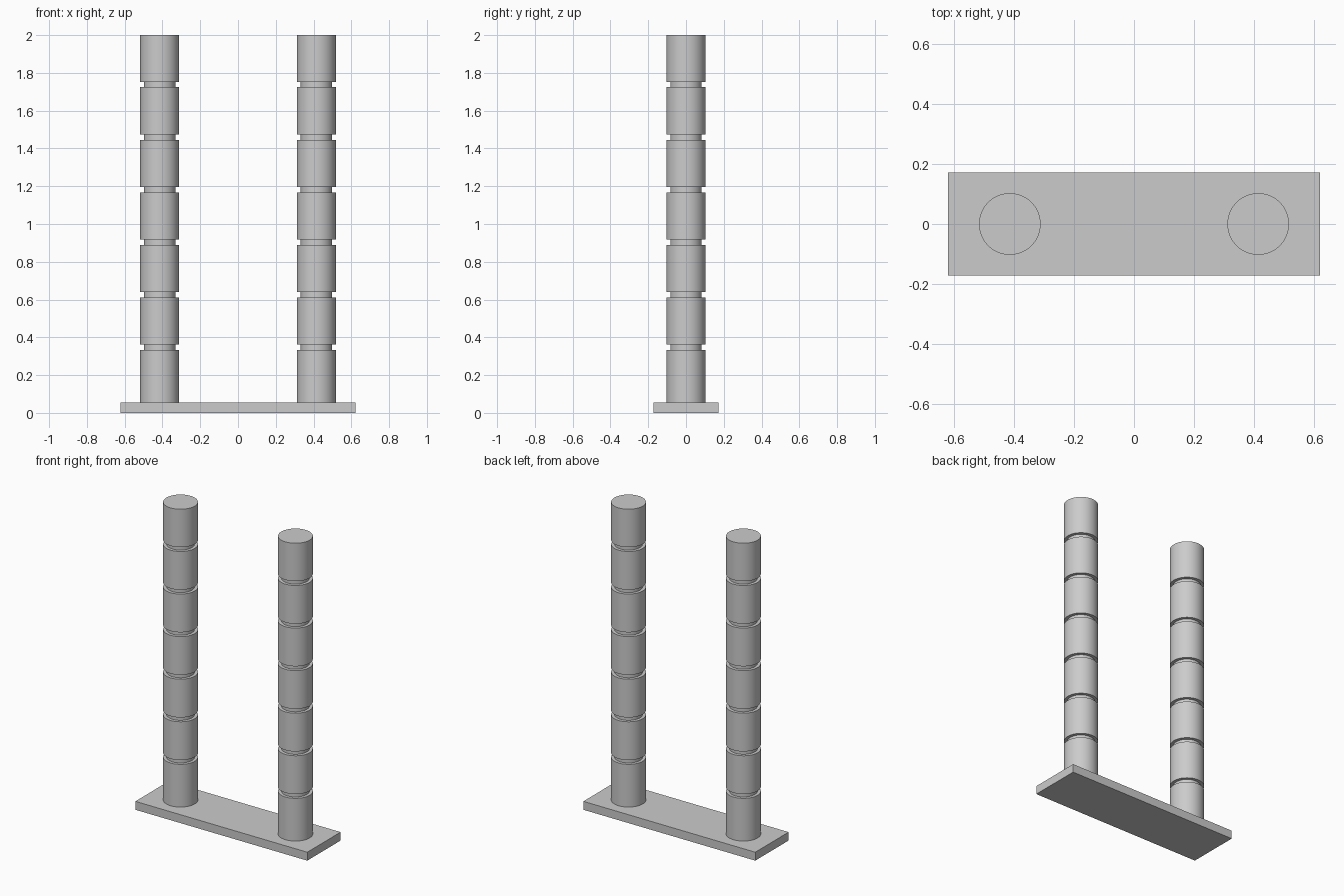
import bpy
import bmesh
import math

if "Cube" in bpy.data.objects:
    bpy.data.objects.remove(bpy.data.objects["Cube"])

BASE_TOP = 0.055
RADIUS, NECK_RADIUS = 0.103, 0.083
PITCH, GAP, FIRST_NECK, NECKS = 0.278, 0.028, 0.334, 6
SIDES = 64

grey = bpy.data.materials.new("plain grey")
grey.diffuse_color = (0.6, 0.6, 0.6, 1)
grey.use_nodes = True
grey.node_tree.nodes["Principled BSDF"].inputs["Base Color"].default_value = grey.diffuse_color


def finish(name, bm):
    bmesh.ops.recalc_face_normals(bm, faces=bm.faces)
    mesh = bpy.data.meshes.new(name)
    bm.to_mesh(mesh)
    bm.free()
    mesh.materials.append(grey)
    obj = bpy.data.objects.new(name, mesh)
    bpy.context.collection.objects.link(obj)
    return obj


# Flat base plate
bm = bmesh.new()
bmesh.ops.create_cube(bm, size=1)
for v in bm.verts:
    v.co = (v.co.x * 1.242, v.co.y * 0.344, (v.co.z + 0.5) * BASE_TOP)
finish("base_plate", bm)

# Grooved post outline as (radius, height)
profile = [(RADIUS, BASE_TOP)]
for i in range(NECKS):
    z = FIRST_NECK + i * PITCH
    profile += [(RADIUS, z), (NECK_RADIUS, z),
                (NECK_RADIUS, z + GAP), (RADIUS, z + GAP)]
profile.append((RADIUS, 2.0))


def post(name, x):
    bm = bmesh.new()
    rings = [[bm.verts.new((x + r * math.cos(2 * math.pi * k / SIDES),
                            r * math.sin(2 * math.pi * k / SIDES), z))
              for k in range(SIDES)] for r, z in profile]
    for low, high in zip(rings, rings[1:]):
        for k in range(SIDES):
            n = (k + 1) % SIDES
            bm.faces.new((low[k], low[n], high[n], high[k]))
    bm.faces.new(rings[0])
    bm.faces.new(rings[-1])
    obj = finish(name, bm)
    # Round sides smooth, groove edges sharp
    bpy.ops.object.select_all(action='DESELECT')
    obj.select_set(True)
    bpy.context.view_layer.objects.active = obj
    bpy.ops.object.shade_smooth_by_angle(angle=math.radians(30))


# Two matching posts
post("left_post", -0.415)
post("right_post", 0.415)
